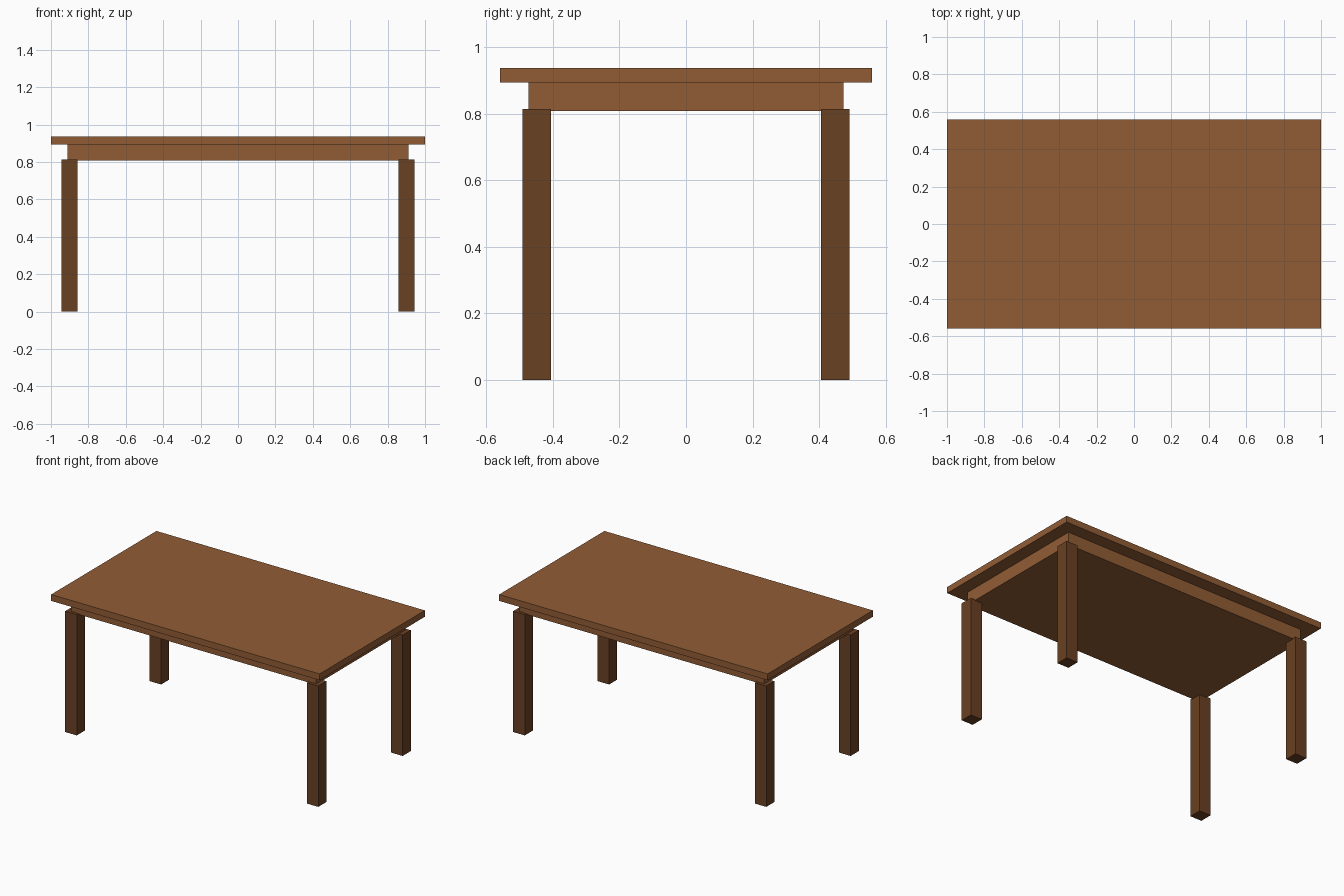
import bpy

if "Cube" in bpy.data.objects:
    bpy.data.objects.remove(bpy.data.objects["Cube"])


def make_material(name, color):
    mat = bpy.data.materials.new(name)
    mat.diffuse_color = (*color, 1.0)
    mat.use_nodes = True
    mat.node_tree.nodes["Principled BSDF"].inputs["Base Color"].default_value = mat.diffuse_color
    return mat


top_wood = make_material("medium brown wood", (0.285, 0.108, 0.036))
leg_wood = make_material("dark brown wood", (0.142, 0.052, 0.017))


def box(name, x, y, z, mat):
    """Box spanning the (min, max) pairs x, y and z."""
    spans = (x, y, z)
    bpy.ops.mesh.primitive_cube_add(size=1, location=[(a + b) / 2 for a, b in spans])
    ob = bpy.context.object
    ob.name = name
    ob.scale = [b - a for a, b in spans]
    bpy.ops.object.transform_apply(location=False, rotation=False, scale=True)
    ob.data.materials.append(mat)
    return ob


# Table top slab
box("table_top", (-1, 1), (-0.56, 0.56), (0.894, 0.937), top_wood)

# Solid apron block under the slab
box("apron", (-0.912, 0.912), (-0.473, 0.473), (0.808, 0.894), top_wood)

# Four square legs, standing slightly proud of the apron
LEG = 0.043
for sx, side in ((-1, "left"), (1, "right")):
    for sy, end in ((-1, "front"), (1, "back")):
        cx, cy = sx * 0.9, sy * 0.449
        box(f"{end}_{side}_leg", (cx - LEG, cx + LEG), (cy - LEG, cy + LEG),
            (0, 0.814), leg_wood)
